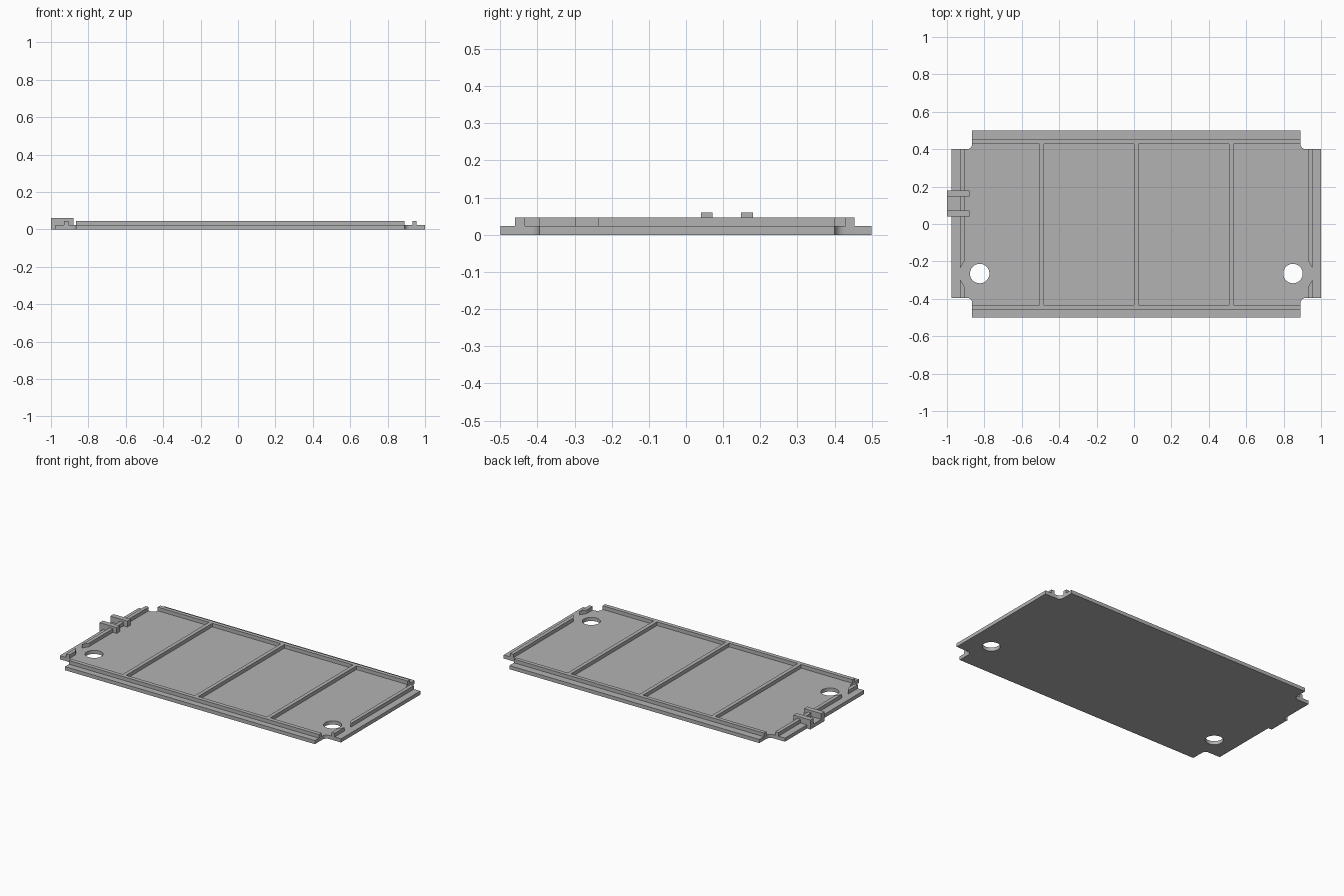
import bpy, bmesh, math

cube = bpy.data.objects.get("Cube")
if cube:
    bpy.data.objects.remove(cube, do_unlink=True)

grey = bpy.data.materials.new("plain grey")
grey.use_nodes = True
grey.diffuse_color = (0.45, 0.45, 0.45, 1)
grey.node_tree.nodes["Principled BSDF"].inputs["Base Color"].default_value = (0.45, 0.45, 0.45, 1)

FLOOR, RIB_TOP, CLIP_TOP = 0.023, 0.046, 0.06
RAIL_L, RAIL_R = -0.865, 0.89      # ends of the long sides
TAB_L, TAB_R = -0.975, 1.0         # ends of the short sides
TAB_F, TAB_B = -0.395, 0.4


def prism(name, outline, z0, z1):
    """Extrude a flat outline from z0 up to z1."""
    bm = bmesh.new()
    face = bm.faces.new([bm.verts.new((x, y, z0)) for x, y in outline])
    up = bmesh.ops.extrude_face_region(bm, geom=[face])["geom"]
    bmesh.ops.translate(bm, vec=(0, 0, z1 - z0),
                        verts=[v for v in up if isinstance(v, bmesh.types.BMVert)])
    bmesh.ops.recalc_face_normals(bm, faces=bm.faces)
    mesh = bpy.data.meshes.new(name)
    bm.to_mesh(mesh)
    bm.free()
    mesh.materials.append(grey)
    ob = bpy.data.objects.new(name, mesh)
    bpy.context.collection.objects.link(ob)
    return ob


def box(name, x0, x1, y0, y1, z0, z1):
    return prism(name, [(x0, y0), (x1, y0), (x1, y1), (x0, y1)], z0, z1)


def arc(cx, cy, r, start, end, steps):
    return [(cx + r * math.cos(math.radians(start + (end - start) * i / steps)),
             cy + r * math.sin(math.radians(start + (end - start) * i / steps)))
            for i in range(steps + 1)]


# Floor plate with notched, filleted corners and a small clip tongue
R = 0.028
outline = [(RAIL_L, -0.5), (RAIL_R, -0.5)]
outline += arc(RAIL_R + R, TAB_F - R, R, 180, 90, 6)
outline += [(TAB_R, TAB_F), (TAB_R, TAB_B)]
outline += arc(RAIL_R + R, TAB_B + R, R, 270, 180, 6)
outline += [(RAIL_R, 0.5), (RAIL_L, 0.5)]
outline += arc(RAIL_L - R, TAB_B + R, R, 0, -90, 6)
outline += [(TAB_L, TAB_B), (TAB_L, 0.18), (-1, 0.18), (-1, 0.04), (TAB_L, 0.04), (TAB_L, TAB_F)]
outline += arc(RAIL_L - R, TAB_F - R, R, 90, 0, 6)
plate = prism("floor_plate", outline, 0, FLOOR)

# Round through holes
for side, x in (("right", -0.825), ("left", 0.85)):
    cutter = prism(side + "_hole_cutter", arc(x, -0.265, 0.052, 0, 352.5, 47), -0.1, 0.1)
    cut = plate.modifiers.new(side + "_hole", "BOOLEAN")
    cut.operation = "DIFFERENCE"
    cut.solver = "EXACT"
    cut.object = cutter
    cutter.hide_render = True
    cutter.hide_set(True)
bpy.context.view_layer.objects.active = plate
plate.select_set(True)
for mod in list(plate.modifiers):
    cutter = mod.object
    bpy.ops.object.modifier_apply(modifier=mod.name)
    bpy.data.objects.remove(cutter, do_unlink=True)
bpy.ops.object.shade_smooth_by_angle(angle=math.radians(30))

# Long rails
box("front_rail", RAIL_L, RAIL_R, -0.46, -0.434, FLOOR, RIB_TOP)
box("back_rail", RAIL_L, RAIL_R, 0.429, 0.454, FLOOR, RIB_TOP)

# Cross dividers between the rails
for i, x in enumerate((-0.493, 0.013, 0.519)):
    box(f"divider_{i + 1}", x - 0.012, x + 0.012, -0.434, 0.429, FLOOR, RIB_TOP)

# End ribs, split by a tapered gap beside each hole
for side, inner, outer in (("right", -0.907, -0.93), ("left", 0.932, 0.955)):
    prism(side + "_end_rib", [(inner, -0.2), (outer, -0.237), (outer, TAB_B), (inner, TAB_B)],
          FLOOR, RIB_TOP)
    prism(side + "_end_rib_stub", [(inner, TAB_F), (outer, TAB_F), (outer, -0.297), (inner, -0.334)],
          FLOOR, RIB_TOP)

# Raised pair of clip bars on the right end
for part, y in (("front", 0.04), ("back", 0.148)):
    box(part + "_clip_bar", -1, -0.88, y, y + 0.032, FLOOR, CLIP_TOP)
